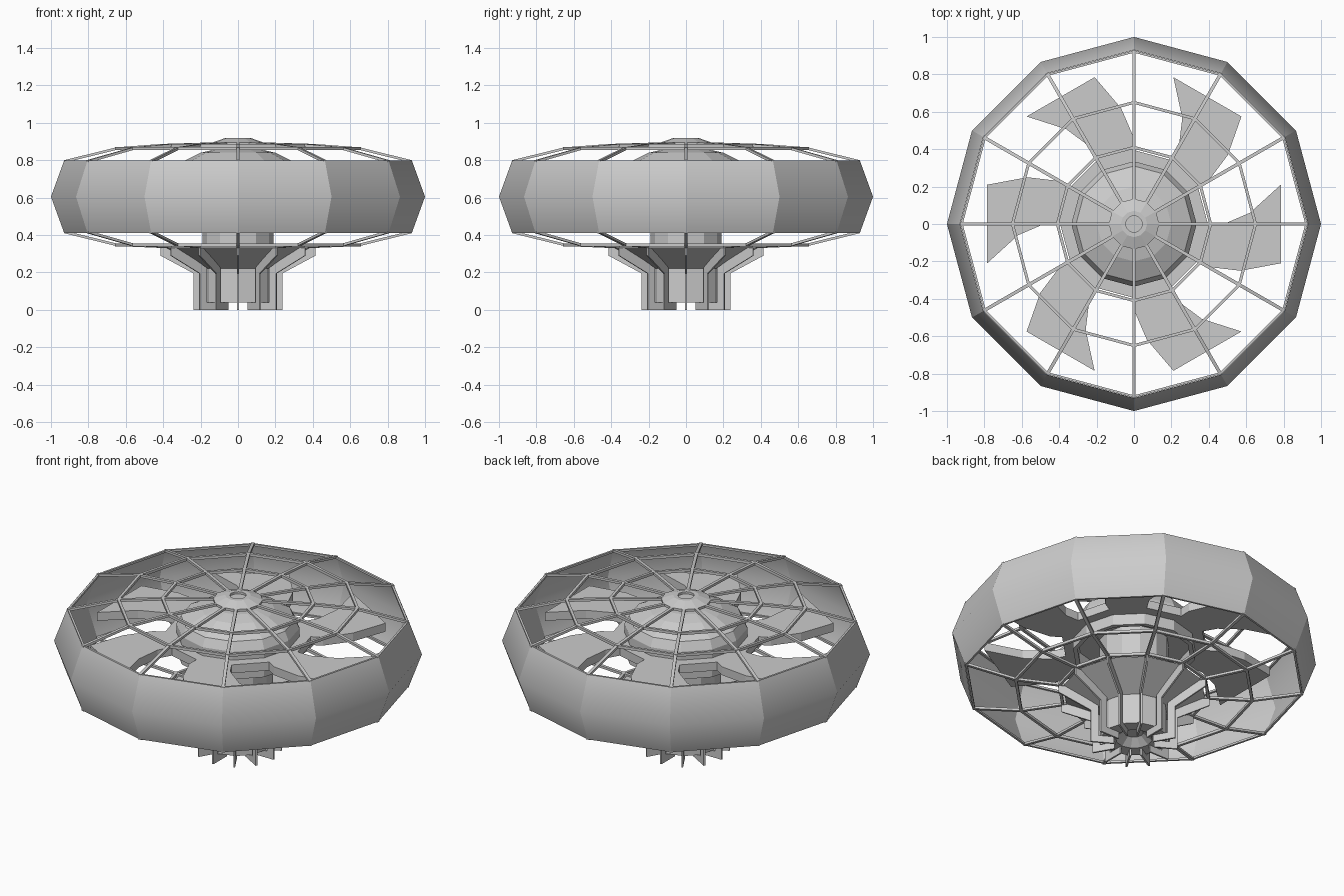
import bpy, bmesh
from math import cos, sin, pi, radians
from mathutils import Vector, Matrix

if "Cube" in bpy.data.objects:
    bpy.data.objects.remove(bpy.data.objects["Cube"])

N = 12


def finish(name, bm, smooth=False):
    bmesh.ops.recalc_face_normals(bm, faces=bm.faces[:])
    if smooth:
        # soft along the profile, crisp between the twelve sides
        for f in bm.faces:
            f.smooth = True
        for e in bm.edges:
            if abs(e.verts[0].co.z - e.verts[1].co.z) > 1e-4:
                e.smooth = False
    me = bpy.data.meshes.new(name)
    bm.to_mesh(me)
    bm.free()
    ob = bpy.data.objects.new(name, me)
    bpy.context.collection.objects.link(ob)
    return ob


def lathe(name, profile, closed=False, smooth=False):
    """Twelve-sided turned part from (radius, z) points."""
    bm = bmesh.new()
    rows = []
    for r, z in profile:
        if r == 0:
            rows.append([bm.verts.new((0, 0, z))] * N)
        else:
            rows.append([bm.verts.new((r * cos(2 * pi * i / N), r * sin(2 * pi * i / N), z))
                         for i in range(N)])
    pairs = list(zip(rows, rows[1:]))
    if closed:
        pairs.append((rows[-1], rows[0]))
    for a, b in pairs:
        for i in range(N):
            j = (i + 1) % N
            bm.faces.new(list(dict.fromkeys((a[i], a[j], b[j], b[i]))))
    return finish(name, bm, smooth)


def radial_plates(name, outline, width):
    """Flat (radius, z) outline given a width, repeated at every corner."""
    bm = bmesh.new()
    for k in range(N):
        m = Matrix.Rotation(2 * pi * k / N, 3, 'Z')
        a = [bm.verts.new(m @ Vector((r, -width / 2, z))) for r, z in outline]
        b = [bm.verts.new(m @ Vector((r, width / 2, z))) for r, z in outline]
        bm.faces.new(a)
        bm.faces.new(b[::-1])
        for i in range(len(a)):
            j = (i + 1) % len(a)
            bm.faces.new((a[i], a[j], b[j], b[i]))
    return finish(name, bm)


def wire_ring(name, r, z, t=0.016):
    h = t / 2
    return lathe(name, [(r - h, z - h), (r + h, z - h), (r + h, z + h), (r - h, z + h)], True)


# outer duct, open at top and bottom, softly shaded
lathe("outer_duct", [(0.93, 0.413), (1.0, 0.605), (0.93, 0.797)], smooth=True)

# upper and lower guard grilles
t = 0.007
for side, path in (("upper", [(0.12, 0.889), (0.41, 0.880), (0.65, 0.862), (0.93, 0.793)]),
                   ("lower", [(0.26, 0.335), (0.41, 0.338), (0.65, 0.348), (0.93, 0.417)])):
    outline = [(r, z + t) for r, z in path] + [(r, z - t) for r, z in reversed(path)]
    radial_plates(side + "_spokes", outline, 0.018)
    for i, (r, z) in enumerate(path[1:]):
        last = i == 2
        wire_ring(f"{side}_guard_ring_{i + 1}", r - (0.008 if last else 0), z,
                  0.012 if last else 0.016)

# small cap in the middle of the upper grille
lathe("grille_cap", [(0, 0.88), (0.135, 0.88), (0.135, 0.895), (0.07, 0.918),
                     (0.045, 0.918), (0.045, 0.905), (0, 0.905)])

# rotor hub with a hollow underside, and the drive shaft
lathe("rotor_hub", [(0, 0.64), (0.31, 0.64), (0.31, 0.57), (0.335, 0.57), (0.335, 0.635),
                    (0.395, 0.635), (0.395, 0.685), (0.335, 0.685), (0.335, 0.735),
                    (0.31, 0.785), (0.20, 0.84), (0.12, 0.858), (0, 0.858)])
lathe("drive_shaft", [(0, 0.33), (0.19, 0.33), (0.19, 0.645), (0, 0.645)])

# six flat swept blades
lead = [(0.335, 0.0), (0.48, 0.0), (0.62, 0.06), (0.785, 0.21)]
trail = [(0.335, -0.19), (0.40, -0.23), (0.57, -0.25), (0.785, -0.21)]
loop = lead + trail[::-1]
bm = bmesh.new()
for k in range(6):
    m = Matrix.Rotation(radians(60 * k), 3, 'Z')
    top = [bm.verts.new(m @ Vector((x, y, 0.685))) for x, y in loop]
    bot = [bm.verts.new(m @ Vector((x, y, 0.635))) for x, y in loop]
    bm.faces.new(top)
    bm.faces.new(bot[::-1])
    for i in range(len(loop)):
        j = (i + 1) % len(loop)
        bm.faces.new((top[i], top[j], bot[j], bot[i]))
finish("fan_blades", bm)

# motor housing under the rotor with a recessed bottom
lathe("motor_housing", [(0, 0.335), (0.39, 0.335), (0.18, 0.22), (0.18, 0.04), (0.10, 0.04),
                        (0.05, 0.08), (0, 0.08)])

# bracket fins wrapping the housing
radial_plates("bracket_fins", [(0.415, 0.33), (0.37, 0.33), (0.195, 0.225), (0.195, 0.04),
                               (0.11, 0.04), (0.11, 0.0), (0.238, 0.0), (0.238, 0.195),
                               (0.415, 0.29)], 0.01)
